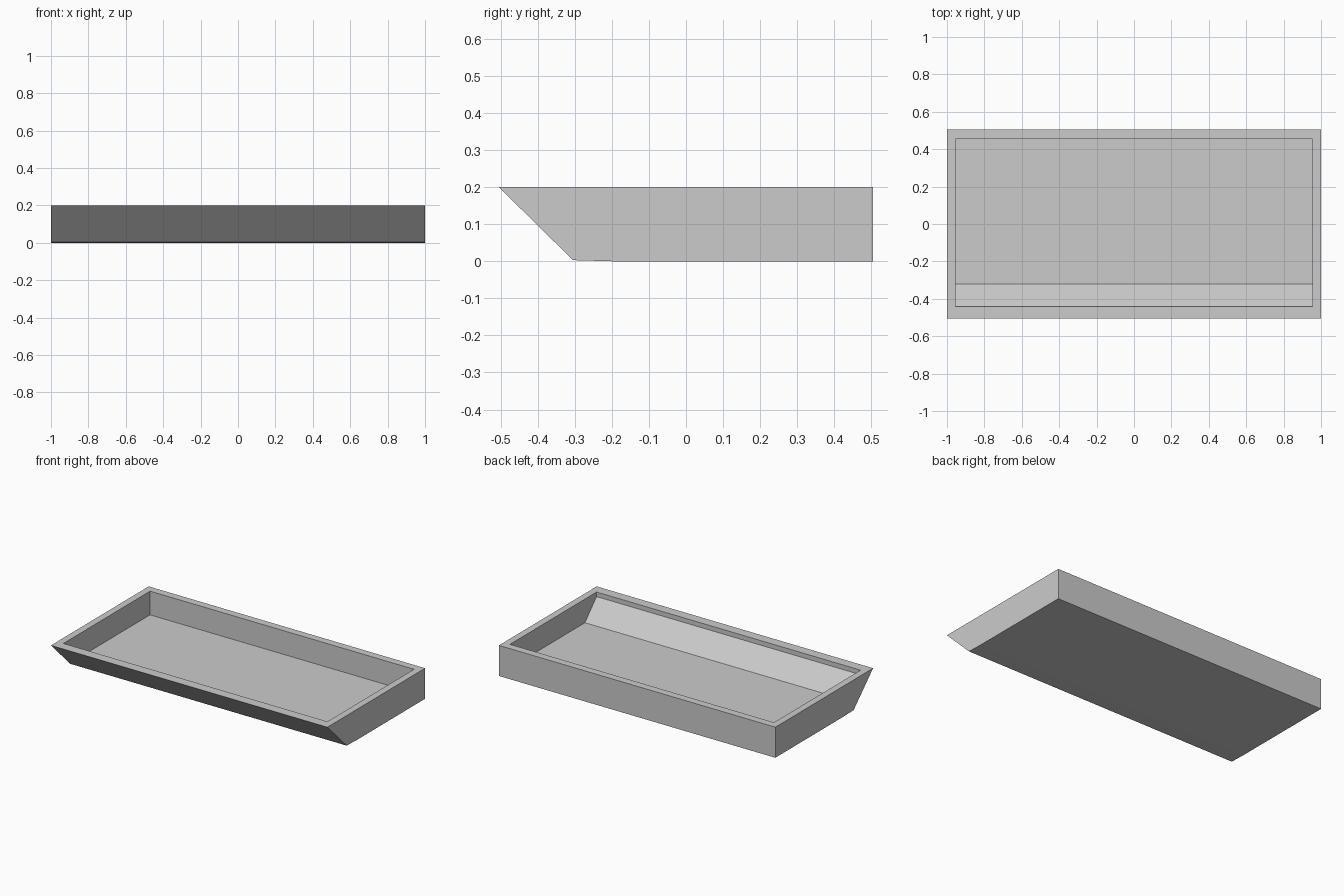
import bpy
import bmesh

if "Cube" in bpy.data.objects:
    bpy.data.objects.remove(bpy.data.objects["Cube"], do_unlink=True)

TOP = 0.2

# Side profiles as (y, z): front rim, around the bottom, to the back rim
OUTER = [(-0.505, TOP), (-0.305, 0.003), (-0.2, 0), (0.505, 0), (0.505, TOP)]
INNER = [(-0.44, TOP), (-0.44, 0.17), (-0.32, 0.045), (0.455, 0.045), (0.455, TOP)]


def open_prism(bm, profile, half_width):
    """Extrude a profile across x, cap both ends and leave the top open.
    Returns the four corners of the opening in order."""
    left, right = [[bm.verts.new((x, y, z)) for y, z in profile]
                   for x in (-half_width, half_width)]
    for i in range(len(profile) - 1):
        bm.faces.new((left[i], left[i + 1], right[i + 1], right[i]))
    bm.faces.new(left)
    bm.faces.new(right)
    return [left[0], right[0], right[-1], left[-1]]


# Tray shell: outer body, inner cavity and the flat rim joining them
bm = bmesh.new()
outer_rim = open_prism(bm, OUTER, 1.0)
inner_rim = open_prism(bm, INNER, 0.955)
for i in range(4):
    j = (i + 1) % 4
    bm.faces.new((outer_rim[i], outer_rim[j], inner_rim[j], inner_rim[i]))
bmesh.ops.recalc_face_normals(bm, faces=bm.faces)

mesh = bpy.data.meshes.new("tray")
bm.to_mesh(mesh)
bm.free()
tray = bpy.data.objects.new("tray", mesh)
bpy.context.collection.objects.link(tray)

# Single light grey finish
grey = bpy.data.materials.new("light grey")
grey.use_nodes = True
colour = (0.6, 0.6, 0.6, 1)
grey.diffuse_color = colour
grey.node_tree.nodes["Principled BSDF"].inputs["Base Color"].default_value = colour
mesh.materials.append(grey)
